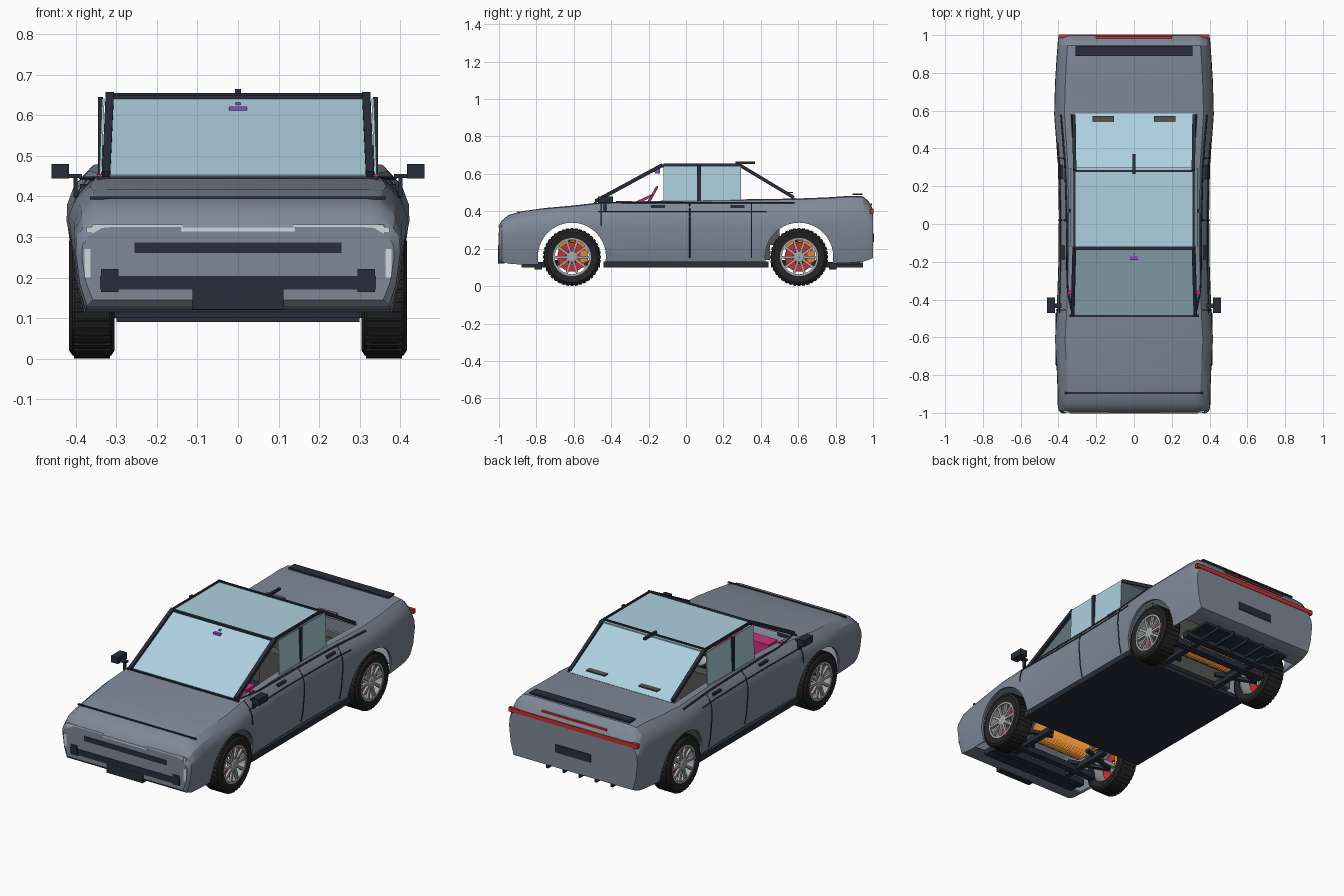
import bpy, bmesh, math
from mathutils import Vector, Matrix

if "Cube" in bpy.data.objects:
    bpy.data.objects.remove(bpy.data.objects["Cube"])

def material(name, c):
    m = bpy.data.materials.new(name)
    m.diffuse_color = (*c, 1)
    m.use_nodes = True
    m.node_tree.nodes["Principled BSDF"].inputs["Base Color"].default_value = m.diffuse_color
    return m

PAINT = material("paint", (.21, .25, .31))
DARK = material("dark_trim", (.02, .027, .042))
GLASS = material("glass", (.42, .63, .74))
LAMP = material("lamp", (.62, .7, .73))
RED = material("red", (.6, .03, .03))
RUBBER = material("rubber", (.018, .018, .018))
SILVER = material("alloy", (.38, .39, .4))
ORANGE = material("orange", (.75, .25, .03))
PINK = material("pink", (.6, .03, .22))
PURPLE = material("purple", (.25, .08, .5))
BROWN = material("vent_grey", (.09, .09, .09))

def add(name, bm, mat, smooth=False, normals=True):
    if normals:
        bmesh.ops.recalc_face_normals(bm, faces=bm.faces)
    me = bpy.data.meshes.new(name)
    bm.to_mesh(me)
    bm.free()
    ob = bpy.data.objects.new(name, me)
    bpy.context.collection.objects.link(ob)
    me.materials.append(mat)
    if smooth:
        bpy.ops.object.select_all(action='DESELECT')
        ob.select_set(True)
        bpy.context.view_layer.objects.active = ob
        bpy.ops.object.shade_smooth_by_angle(angle=math.radians(30))
    return ob

def cube(bm, c, s, rot=Matrix()):
    bmesh.ops.create_cube(bm, size=1, matrix=Matrix.Translation(c) @ rot @ Matrix.Diagonal((*s, 1)))

def box(name, lo, hi, mat, mirror=False):
    bm = bmesh.new()
    for s in ((1, -1) if mirror else (1,)):
        c = [(a + b) / 2 for a, b in zip(lo, hi)]
        cube(bm, (c[0] * s, c[1], c[2]), [b - a for a, b in zip(lo, hi)])
    return add(name, bm, mat)

def beam(name, p, q, w, mat, mirror=True):
    bm = bmesh.new()
    for s in ((1, -1) if mirror else (1,)):
        a, b = Vector((p[0] * s, *p[1:])), Vector((q[0] * s, *q[1:]))
        cube(bm, (a + b) / 2, (w, w, (b - a).length), (b - a).to_track_quat('Z', 'Y').to_matrix().to_4x4())
    return add(name, bm, mat)

def tube(name, pts, r, mat):
    cu = bpy.data.curves.new(name, 'CURVE')
    cu.dimensions, cu.bevel_depth, cu.bevel_resolution = '3D', r, 1
    sp = cu.splines.new('POLY')
    sp.points.add(len(pts) - 1)
    for p, v in zip(sp.points, pts):
        p.co = (*v, 1)
    cu.materials.append(mat)
    ob = bpy.data.objects.new(name, cu)
    bpy.context.collection.objects.link(ob)

def panel(name, pts, mat, t=.006):
    bm = bmesh.new()
    bm.faces.new([bm.verts.new(p) for p in pts])
    ob = add(name, bm, mat)
    ob.modifiers.new("thick", 'SOLIDIFY').thickness = t
    return ob

def lathe(bm, prof, n, c, s=1):
    """Closed (radius, x) profile spun about the x axis."""
    rings = [[bm.verts.new((c[0] + s * x, c[1] + r * math.cos(a), c[2] + r * math.sin(a))) for r, x in prof]
             for a in (math.tau * i / n for i in range(n))]
    m = len(prof)
    for i in range(n):
        for j in range(m):
            A, B, k = rings[i], rings[(i + 1) % n], (j + 1) % m
            bm.faces.new((A[j], A[k], B[k], B[j]))

# Body shell: stations of (y, bottom, top, half width)
ST = [(-1, .145, .325, .385), (-.985, .13, .35, .4), (-.95, .12, .38, .405), (-.88, .115, .4, .405),
      (-.75, .115, .418, .41), (-.61, .115, .43, .42), (-.48, .115, .445, .41), (-.2, .12, .455, .4),
      (.05, .12, .46, .398), (.3, .12, .464, .402), (.45, .12, .466, .413), (.58, .12, .468, .423),
      (.75, .12, .474, .418), (.88, .125, .483, .41), (.945, .13, .48, .405), (.975, .14, .455, .403), (1, .15, .41, .398)]
SEC = [(.93, 0), (.975, .25), (1, .6), (.995, .75), (.955, .88), (.87, .985), (.79, 1)]

def side(y, z):
    """Body half width at a given y and z."""
    for a, b in zip(ST, ST[1:]):
        if a[0] <= y <= b[0]:
            t = (y - a[0]) / (b[0] - a[0])
            zb, zt, w = (a[i] + t * (b[i] - a[i]) for i in (1, 2, 3))
            f = min(max((z - zb) / (zt - zb), 0), 1)
            for p, q in zip(SEC, SEC[1:]):
                if p[1] <= f <= q[1]:
                    return w * (p[0] + (q[0] - p[0]) * (f - p[1]) / (q[1] - p[1]))

bm = bmesh.new()
rings = []
for y, zb, zt, w in ST:
    half = [(w * fx, zb + fz * (zt - zb)) for fx, fz in SEC]
    rings.append([bm.verts.new((x, y, z)) for x, z in half] + [bm.verts.new((-x, y, z)) for x, z in half[::-1]])
n = len(rings[0])
for i, (A, B) in enumerate(zip(rings, rings[1:])):
    for j in range(n):
        cabin = -.5 < ST[i][0] < .57 and j == n // 2 - 1
        under = j == n - 1 and -.89 < ST[i][0] < .87
        if not (cabin or under):
            k = (j + 1) % n
            bm.faces.new((A[j], B[j], B[k], A[k]))
bm.faces.new(rings[0])
bm.faces.new(rings[-1][::-1])
body = add("body_shell", bm, PAINT)
m = body.modifiers.new("shell", 'SOLIDIFY')
m.thickness, m.offset = .012, -1
AXLES = (-.61, .605)
for y in AXLES:
    bm = bmesh.new()
    bmesh.ops.create_cone(bm, cap_ends=True, segments=40, radius1=.182, radius2=.182, depth=1.2,
                          matrix=Matrix.Translation((0, y, .157)) @ Matrix.Rotation(math.pi / 2, 4, 'Y'))
    cut = add("arch_cutter", bm, DARK)
    cut.hide_render = True
    b = body.modifiers.new("arch", 'BOOLEAN')
    b.operation, b.object, b.solver = 'DIFFERENCE', cut, 'EXACT'
bpy.context.view_layer.objects.active = body
for mod in list(body.modifiers):
    bpy.ops.object.modifier_apply(modifier=mod.name)
for ob in [o for o in bpy.data.objects if o.name.startswith("arch_cutter")]:
    bpy.data.objects.remove(ob)
body.select_set(True)
bpy.ops.object.shade_smooth_by_angle(angle=math.radians(25))

# Wheels with tread, spokes and brakes
TYRE = [(.102, -.05), (.135, -.056), (.147, -.048), (.151, -.034), (.151, .034), (.147, .048), (.135, .056), (.102, .05)]
for y in AXLES:
    for s in (1, -1):
        c = (.36 * s, y, .155)
        bm = bmesh.new()
        lathe(bm, TYRE, 48, c, s)
        for i in range(40):
            R = Matrix.Rotation(math.tau * i / 40, 4, 'X')
            cube(bm, Vector(c) + R @ Vector((0, 0, .151)), (.088, .016, .008), R)
        add("tyre", bm, RUBBER, True)
        bm = bmesh.new()
        lathe(bm, [(.097, -.045), (.104, -.045), (.104, .05), (.092, .05), (.092, .042), (.097, .04)], 40, c, s)
        lathe(bm, [(.001, .02), (.03, .02), (.03, .045), (.022, .05), (.001, .05)], 20, c, s)
        for i in range(10):
            R = Matrix.Rotation(math.tau * (i + .5) / 10, 4, 'X')
            cube(bm, Vector(c) + R @ Vector((.04 * s, 0, .06)), (.014, .014, .075), R)
        add("wheel_rim", bm, SILVER, True)
        bm = bmesh.new()
        lathe(bm, [(.035, .002), (.078, .002), (.078, .014), (.035, .014)], 32, c, s)
        add("brake_disc", bm, RED, True)
        box("brake_caliper", (c[0] - .02, y + .045, .13), (c[0] + .02, y + .085, .19), ORANGE)
        # suspension
        tube("coil_spring", [(s * .26 + .028 * math.cos(t * .6), y + .028 * math.sin(t * .6), .15 + .0019 * t)
                             for t in range(72)], .006, ORANGE)
        beam("control_arm", (s * .12, y - .08, .13), (s * .34, y, .13), .02, DARK, False)
        beam("control_arm", (s * .12, y + .08, .13), (s * .34, y, .13), .02, DARK, False)
        beam("hub_axle", (s * .1, y, .16), (s * .37, y, .16), .024, SILVER, False)
    # finned drive motor and subframe
    bm = bmesh.new()
    fins = [(.072 if i % 2 else .06, -.15 + .3 * (i // 2 + j) / 16) for i in range(32) for j in (0, .45)]
    fins = [(.001, -.15)] + sorted(fins, key=lambda p: p[1]) + [(.001, .151)]
    lathe(bm, fins, 24, (0, y, .195))
    add("drive_motor", bm, ORANGE)
    d = 1 if y > 0 else -1
    for o in (.09, .18):
        box("subframe_crossmember", (-.3, y + d * o - .02, .09), (.3, y + d * o + .02, .125), DARK)
    box("subframe_rail", (.17, min(y - .15 * d, y + .27 * d), .1), (.2, max(y - .15 * d, y + .27 * d), .13), DARK, True)

# Underbody
box("undertray", (-.36, -.44, .1), (.36, .44, .125), DARK)
box("sill", (.35, -.44, .1), (.395, .44, .132), DARK, True)
box("front_splitter", (-.3, -.88, .1), (.3, -.79, .13), DARK)
box("rear_diffuser", (-.28, .8, .115), (.28, .93, .13), DARK)
for x in (-.2, -.1, 0, .1, .2):
    box("diffuser_fin", (x - .006, .8, .1), (x + .006, .945, .125), DARK)

# Greenhouse
panel("windscreen", [(-.325, -.48, .447), (.325, -.48, .447), (.31, -.125, .64), (-.31, -.125, .64)], GLASS)
panel("roof_glass", [(-.315, -.13, .648), (.315, -.13, .648), (.315, .3, .648), (-.315, .3, .648)], GLASS)
panel("rear_window", [(-.31, .285, .645), (.31, .285, .645), (.315, .585, .47), (-.315, .585, .47)], GLASS)
for s in (1, -1):
    panel("side_window", [(s * .342, -.12, .455), (s * .342, .295, .455), (s * .335, .295, .642), (s * .335, -.12, .642)], GLASS)
beam("windscreen_pillar", (.325, -.485, .453), (.316, -.125, .648), .02, DARK)
beam("rear_pillar", (.318, .575, .474), (.314, .285, .648), .018, DARK)
box("door_pillar", (.333, .06, .45), (.345, .08, .645), DARK, True)
box("front_header", (-.32, -.137, .634), (.32, -.12, .65), DARK)
box("rear_header", (-.315, .276, .645), (.315, .286, .655), DARK)
box("roof_rail", (.31, -.12, .642), (.32, .285, .655), DARK, True)
box("roof_fin", (-.007, .265, .652), (.007, .37, .665), DARK)
box("cowl_trim", (-.345, -.492, .436), (.345, -.48, .449), DARK)
box("rear_shelf_vent", (.105, .54, .497), (.22, .572, .503), BROWN, True)

# Cabin
box("seat_cushion", (.06, -.1, .14), (.28, .13, .24), BROWN, True)
box("seat_back", (.06, .1, .22), (.28, .16, .44), BROWN, True)
box("rear_bench", (-.29, .3, .14), (.29, .45, .25), BROWN)
box("rear_bench_back", (-.29, .44, .22), (.29, .5, .43), BROWN)
box("dashboard", (-.31, -.37, .36), (.31, -.29, .455), PINK)
tilt = Matrix.Rotation(math.radians(28), 3, 'X')
tube("steering_wheel", [Vector((-.17, -.18, .485)) + Matrix.Rotation(-math.radians(30), 3, 'X') @
                        Vector((.05 * math.cos(i * math.tau / 24), 0, .05 * math.sin(i * math.tau / 24))) for i in range(25)], .007, PINK)
beam("steering_column", (-.17, -.18, .485), (-.17, -.3, .43), .014, PINK, False)
box("cabin_mirror", (-.022, -.19, .61), (.022, -.165, .622), PURPLE)
box("cabin_mirror_mount", (-.006, -.165, .603), (.006, -.14, .632), PURPLE)
box("door_accent", (.33, -.375, .446), (.347, -.35, .455), PINK, True)

# Door seams, belt trim, handles and mirrors
for s in (1, -1):
    for y, z0 in ((-.455, .32), (.02, .15), (.35, .15)):
        tube("door_seam", [(s * (side(y, z) + .001), y, z) for z in (z0 + (.44 - z0) * i / 10 for i in range(11))], .003, DARK)
    for name, y0, y1, z, r in (("waist_seam", -.47, .43, .4, .003), ("belt_trim", -.47, .58, .445, .005)):
        ys = [y0 + (y1 - y0) * i / 20 for i in range(21)]
        tube(name, [(s * (side(y, z) + .001), y, z) for y in ys], r, DARK)
    for y in (-.15, .275):
        x = s * side(y, .425)
        box("door_handle", (x - .008, y - .037, .418), (x + .008, y + .037, .431), DARK)
box("mirror_stalk", (.395, -.44, .4), (.405, -.425, .455), DARK, True)
box("mirror_arm", (.385, -.445, .445), (.43, -.42, .455), DARK, True)
box("door_mirror", (.417, -.47, .444), (.46, -.39, .48), DARK, True)

# Front details
box("headlight", (.135, -1, .305), (.36, -.98, .331), LAMP, True)
box("headlight_tip", (.36, -.998, .312), (.374, -.97, .325), LAMP, True)
box("light_bar", (-.14, -1.003, .314), (.14, -.99, .323), LAMP)
box("corner_light", (.364, -1.002, .2), (.378, -.98, .27), LAMP, True)
box("upper_grille", (-.255, -1.003, .26), (.255, -.99, .287), DARK)
box("lower_grille", (-.34, -1.003, .17), (.34, -.98, .204), DARK)
box("lower_grille_end", (.295, -1.004, .165), (.338, -.98, .221), DARK, True)
box("front_plate", (-.112, -1.004, .121), (.112, -.97, .172), DARK)
box("bonnet_seam", (-.365, -.9, .392), (.365, -.89, .4), DARK)

# Rear details
box("tail_light", (-.4, .985, .388), (.4, 1.003, .412), RED)
box("brake_light", (-.2, .97, .432), (.2, .995, .441), RED)
box("rear_plate", (-.11, .99, .235), (.11, 1.004, .28), DARK)
box("spoiler", (-.31, .89, .486), (.31, .943, .496), DARK)
